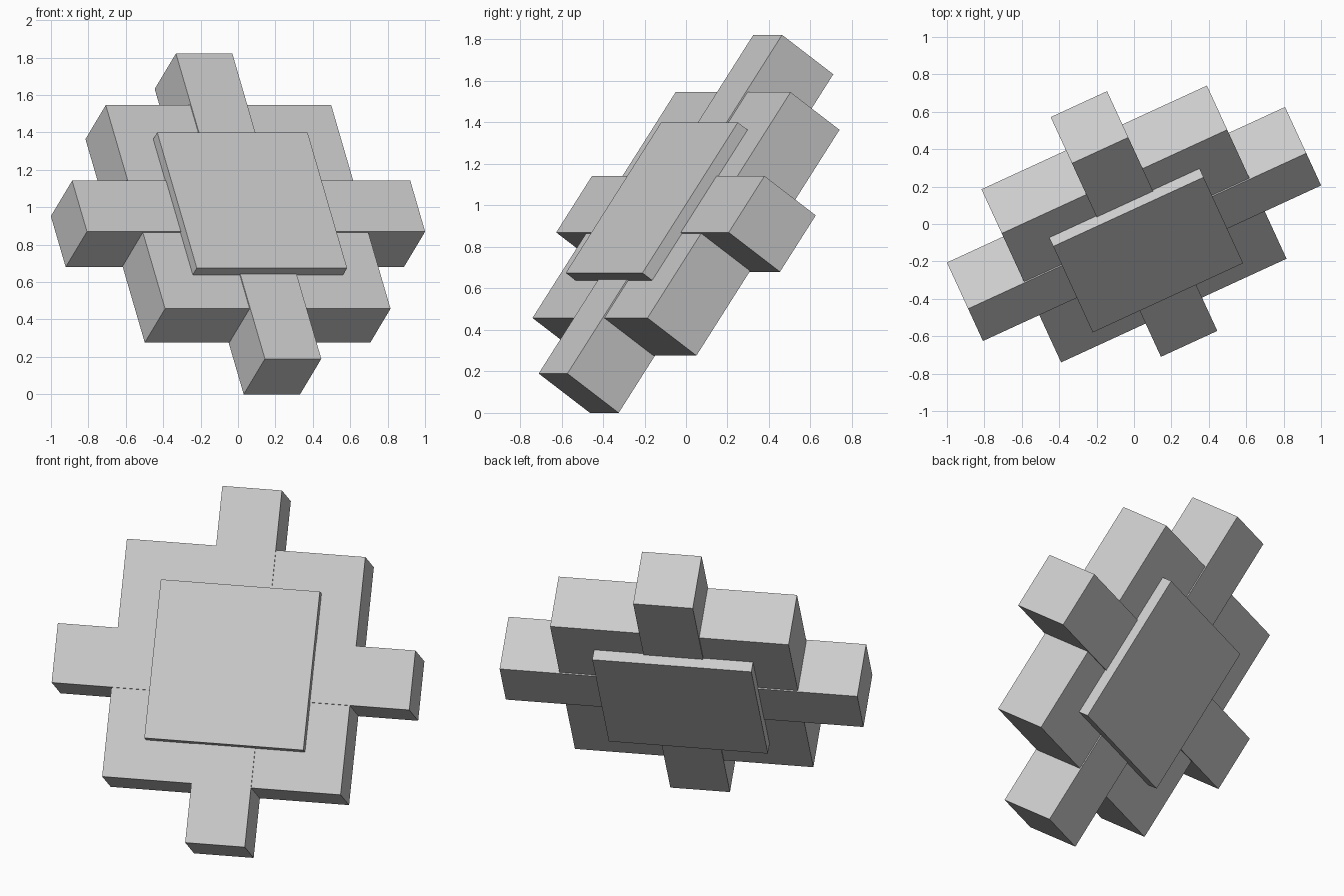
import bpy
from math import radians
from mathutils import Matrix

cube = bpy.data.objects.get("Cube")
if cube:
    bpy.data.objects.remove(cube, do_unlink=True)

# Single flat grey
grey = bpy.data.materials.new("light_grey")
grey.use_nodes = True
colour = (0.6, 0.6, 0.6, 1)
grey.diffuse_color = colour
grey.node_tree.nodes["Principled BSDF"].inputs["Base Color"].default_value = colour

# The whole model is turned about z and tipped back
TILT = (Matrix.Translation((0, 0, 0.911))
        @ Matrix.Rotation(radians(24.7), 4, 'Z')
        @ Matrix.Rotation(radians(55.1), 4, 'X'))

UNIT = 0.3317


def block(name, width, height, depth):
    """Box centred on the model, sized in units along its tilted axes."""
    bpy.ops.mesh.primitive_cube_add(size=UNIT)
    obj = bpy.context.object
    obj.name = name
    obj.data.transform(Matrix.Diagonal((width, height, depth, 1)))
    obj.matrix_world = TILT
    obj.data.materials.append(grey)
    return obj


# Square body, two crossing bars that form the four arms, raised plates
block("body", 4, 4, 0.955)
block("cross_bar", 6, 1, 1)
block("upright_bar", 1, 6, 1)
block("raised_plates", 2.667, 2.667, 1.333)
